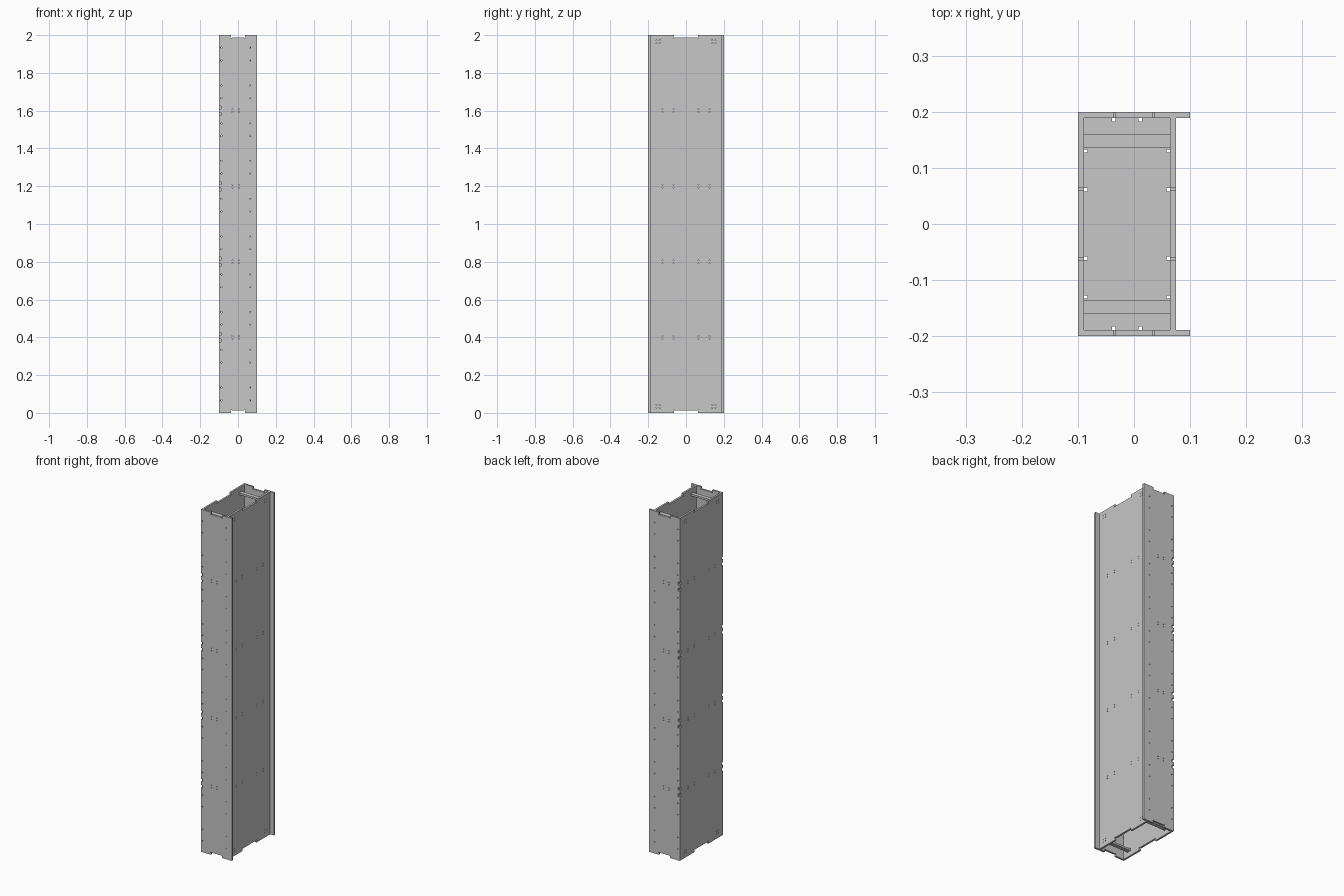
import bpy, bmesh

if "Cube" in bpy.data.objects:
    bpy.data.objects.remove(bpy.data.objects["Cube"])

grey = bpy.data.materials.new("panel grey")
grey.use_nodes = True
grey.diffuse_color = (0.58, 0.57, 0.58, 1)
grey.node_tree.nodes["Principled BSDF"].inputs["Base Color"].default_value = grey.diffuse_color

T = 0.011                                        # sheet thickness
R = 0.003                                        # half size of a corner relief
XL, XR, XF, Y = -0.1, 0.075, 0.1, 0.2            # outer planes
LEVELS = [0.4, 0.8, 1.2, 1.6]                    # shelf heights
FINGERS = [0.1 + 0.2 * k for k in range(10)]     # edge finger heights
FH = 0.033                                       # half finger height
SIDE_TABS = [(-0.127, -0.064), (0.064, 0.127)]   # shelf tabs along y
END_TAB = (-0.033, 0.008)                        # shelf tab along x


def boxes(name, spans):
    """One object made of axis-aligned boxes given as x, y and z spans."""
    bm = bmesh.new()
    for spans3 in spans:
        size = [b - a for a, b in spans3]
        mid = [(a + b) / 2 for a, b in spans3]
        made = bmesh.ops.create_cube(bm, size=1)["verts"]
        bmesh.ops.scale(bm, vec=size, verts=made)
        bmesh.ops.translate(bm, vec=mid, verts=made)
    mesh = bpy.data.meshes.new(name)
    bm.to_mesh(mesh)
    bm.free()
    mesh.materials.append(grey)
    obj = bpy.data.objects.new(name, mesh)
    bpy.context.collection.objects.link(obj)
    return obj


def cut(obj, spans):
    """Subtract boxes and keep the result as plain geometry."""
    cutter = boxes("cutter", spans)
    cutter.hide_render = True
    mod = obj.modifiers.new("cut", 'BOOLEAN')
    mod.operation, mod.solver, mod.object = 'DIFFERENCE', 'EXACT', cutter
    mod.use_self = True
    bpy.context.view_layer.update()
    graph = bpy.context.evaluated_depsgraph_get()
    result = bpy.data.meshes.new_from_object(obj.evaluated_get(graph))
    obj.modifiers.clear()
    obj.data = result
    bpy.data.objects.remove(cutter)


def around(v, r=R):
    return (v - r, v + r)


def slot(span, z):
    """Spans of a slot with relief notches at its four corners."""
    a, b = span
    low, high = z
    out = [(span, z)]
    for u in (a + R, b - R):
        for w in (low, high):
            out.append((around(u), around(w)))
    return out


def end_notches(half):
    """Notches with corner reliefs at the top and bottom edges."""
    out = []
    for z, inner in (((-0.1, 0.013), 0.013), ((1.987, 2.1), 1.987)):
        out.append(((-half, half), z))
        out += [(around(s * half), around(inner)) for s in (-1, 1)]
    return out


# Long side walls, one flush and one recessed, with fingers on both edges
for name, x0 in (("outer_side_wall", XL), ("recessed_side_wall", XR - T)):
    x = (x0, x0 + T)
    parts = [(x, (-Y + T, Y - T), (0, 2))]
    for z in FINGERS:
        for s in (-1, 1):
            parts.append((x, tuple(sorted((s * (Y - T), s * Y))), around(z, FH)))
    wall = boxes(name, parts)
    holes = end_notches(0.064)
    for z in LEVELS:
        for tab in SIDE_TABS:
            holes += slot(tab, around(z, T / 2))
    # brace slots near each corner
    for z in (0.035, 1.965):
        for y in (-0.148, 0.148):
            holes += slot(around(y, 0.012), around(z, T / 2))
    cut(wall, [((x0 - 0.01, x0 + T + 0.01), y, z) for y, z in holes])

# Narrow front and back walls
for name, s in (("front_wall", -1), ("back_wall", 1)):
    wall = boxes(name, [((XL, XF), tuple(sorted((s * (Y - T), s * Y))), (0, 2))])
    holes = end_notches(0.036)
    for z in LEVELS:
        holes += slot(END_TAB, around(z, T / 2))
        # open grooves on the outer edge
        for dz in (-0.018, 0.018):
            holes.append(((XL - 0.02, XL + T), around(z + dz, 0.008)))
    for z in FINGERS:
        # finger slots for both side walls
        holes.append(((XL - 0.02, XL + T), around(z, FH)))
        holes.append(((XR - T, XR), around(z, FH)))
        for e in (-FH, FH):
            holes.append((around(XL + T), around(z + e)))
            holes.append((around(XR - T), around(z + e)))
    cut(wall, [(x, tuple(sorted((s * (Y - T - 0.004), s * (Y + 0.01)))), z) for x, z in holes])

# Shelves with flush tabs and small corner reliefs
for i, z in enumerate(LEVELS):
    zs = around(z, T / 2)
    parts = [((XL + T, XR - T), (-Y + T, Y - T), zs)]
    parts += [((XL, XR), tab, zs) for tab in SIDE_TABS]
    parts.append((END_TAB, (-Y, Y), zs))
    shelf = boxes(f"shelf_{i + 1}", parts)
    holes = []
    for tab in SIDE_TABS:
        for y in (tab[0] - R, tab[1] + R):
            holes += [(around(x), around(y)) for x in (XL + T + R, XR - T - R)]
    for x in (END_TAB[0] - R, END_TAB[1] + R):
        holes += [(around(x), around(s * (Y - T - R))) for s in (-1, 1)]
    cut(shelf, [(x, y, (z - 0.02, z + 0.02)) for x, y in holes])

# Cross braces near both open ends
for end, z in (("bottom", 0.035), ("top", 1.965)):
    for side, y in (("front", -0.148), ("back", 0.148)):
        boxes(f"{end}_{side}_brace", [((XL, XR), around(y, 0.012), around(z, T / 2))])
